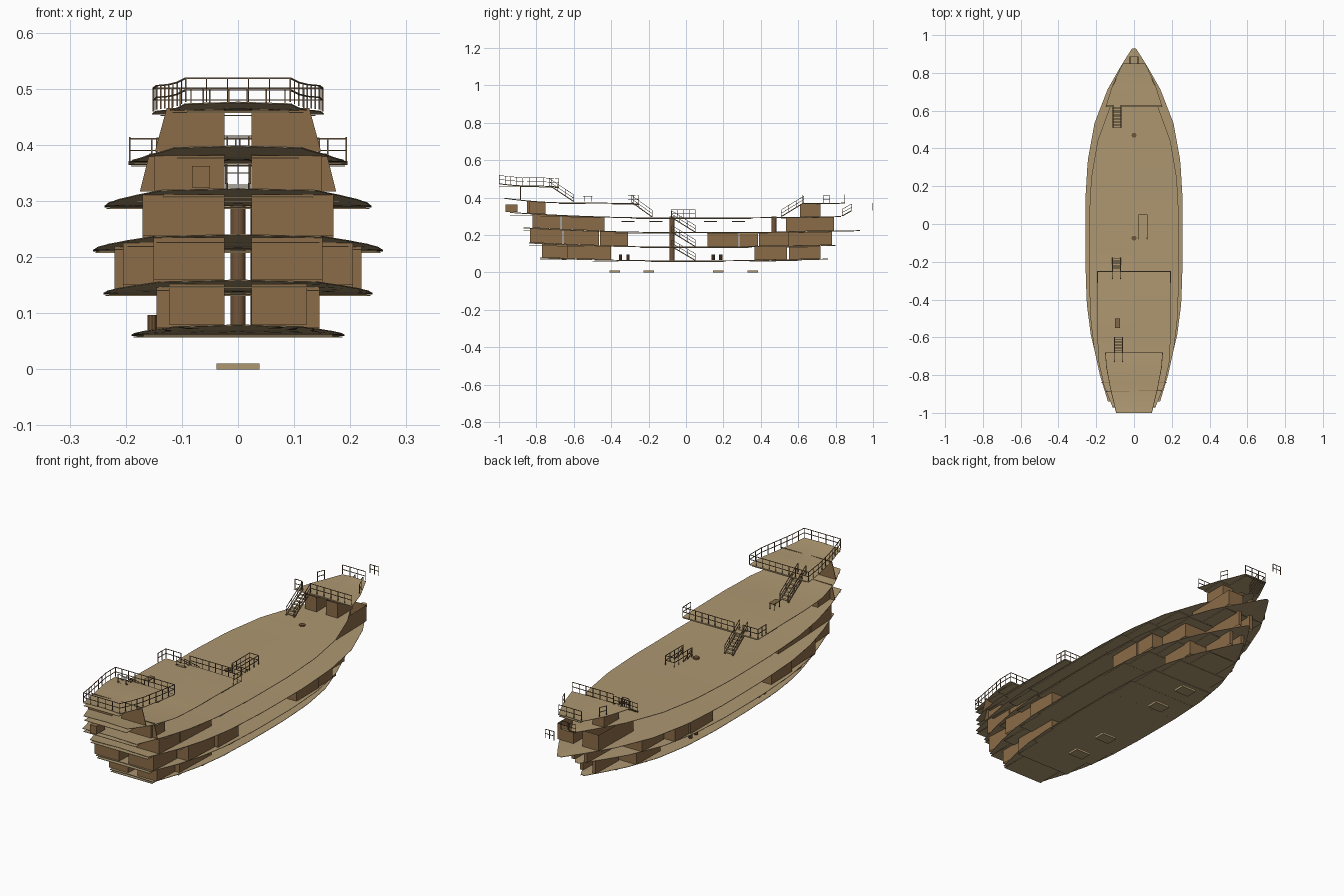
import bpy, bmesh
from mathutils import Vector

cube = bpy.data.objects.get("Cube")
if cube:
    bpy.data.objects.remove(cube, do_unlink=True)


def material(name, rgb):
    mat = bpy.data.materials.new(name)
    mat.use_nodes = True
    mat.diffuse_color = (*rgb, 1)
    mat.node_tree.nodes["Principled BSDF"].inputs["Base Color"].default_value = (*rgb, 1)
    return mat


DECK = material("deck tan", (0.42, 0.31, 0.165))
WALL = material("wall brown", (0.26, 0.15, 0.065))
RAIL = material("rail brown", (0.22, 0.14, 0.07))
MAST = material("mast brown", (0.17, 0.09, 0.04))


def finish(name, bm, mat, thickness=0):
    mesh = bpy.data.meshes.new(name)
    bm.to_mesh(mesh)
    bm.free()
    mesh.materials.append(mat)
    obj = bpy.data.objects.new(name, mesh)
    bpy.context.collection.objects.link(obj)
    if thickness:
        mod = obj.modifiers.new("thickness", "SOLIDIFY")
        mod.thickness = thickness
    return obj


def box(bm, low, high):
    low, high = Vector(low), Vector(high)
    verts = bmesh.ops.create_cube(bm, size=1)["verts"]
    for v in verts:
        v.co = (low + high) / 2 + v.co * (high - low)


def beam(bm, a, b, r=0.0012):
    a, b = Vector(a), Vector(b)
    verts = bmesh.ops.create_cube(bm, size=1)["verts"]
    turn = (b - a).to_track_quat("Z", "Y")
    for v in verts:
        v.co = (a + b) / 2 + turn @ Vector((v.co.x * 2 * r, v.co.y * 2 * r, v.co.z * (b - a).length))


def quad(bm, points):
    bm.faces.new([bm.verts.new(p) for p in points])


def lookup(table, t):
    for (a, u), (b, v) in zip(table, table[1:]):
        if t <= b:
            return u + (v - u) * max(0, t - a) / (b - a)
    return table[-1][1]


FULL = [(0, .58), (.08, .76), (.16, .89), (.25, .97), (.38, 1), (.55, 1),
        (.67, .95), (.78, .81), (.88, .54), (.95, .26), (1, .04)]
QUARTER = [(0, .58), (.15, .81), (.33, .96), (.55, 1), (1, 1)]
POOP = [(0, .62), (.2, .72), (.4, .82), (.75, .96), (1, 1)]
FORE = [(0, 1), (.5, .76), (1, .4)]


class Deck:
    """Cambered sheet with rising ends and stepped ceiling panels below."""

    def __init__(self, name, stern, bow, width, z, stern_rise, bow_rise, shape=FULL, panels=11):
        self.stern, self.bow, self.wide, self.z = stern, bow, width, z
        self.rise, self.shape = (stern_rise, bow_rise), shape
        bm = bmesh.new()
        steps = 50
        rows = []
        for i in range(steps + 1):
            y = stern + (bow - stern) * i / steps
            w = self.half(y)
            rows.append([bm.verts.new((w * s, y, self.height(y) - 0.003 * abs(s))) for s in (-1, 0, 1)])
        for p, q in zip(rows, rows[1:]):
            for k in range(2):
                bm.faces.new((p[k], p[k + 1], q[k + 1], q[k]))
        finish(name, bm, DECK, 0.002)
        bm = bmesh.new()
        length = (bow - stern) / panels
        for i in range(panels):
            a = stern + i * length
            b = a + length
            w = min(self.half(a), self.half(b)) - 0.004
            top = min(self.height(a), self.height(b), self.height((a + b) / 2)) - 0.0055
            if w > 0.01:
                box(bm, (-w, a, top - 0.002), (w, b, top))
        finish(name + "_ceiling_panels", bm, DECK)

    def half(self, y):
        return self.wide * lookup(self.shape, (y - self.stern) / (self.bow - self.stern))

    def height(self, y):
        t = 2 * (y - self.stern) / (self.bow - self.stern) - 1
        return self.z + (self.rise[0] if t < 0 else self.rise[1]) * t * t


hold = Deck("hold_deck", -.78, .76, .19, .064, .016, .01)
lower = Deck("lower_deck", -.84, .8, .24, .138, .022, .009)
middle = Deck("middle_deck", -.87, .93, .258, .215, .026, .011)
main = Deck("main_deck", -.94, .83, .238, .293, .03, .008)
quarter = Deck("quarter_deck", -.97, -.25, .195, .374, .025, -.005, QUARTER, 5)
poop = Deck("poop_deck", -1, -.68, .153, .465, .012, -.006, POOP, 3)
fore = Deck("forecastle_deck", .62, .85, .15, .37, 0, .004, FORE, 2)


# Cabins: wall rings either side of a central passage
def cabins(name, floor, roof, width, spans):
    bm = bmesh.new()
    for a, b in spans:
        w = max(.04, min(width, floor.half(a) + .01, floor.half(b) + .01))
        for s in (-1, 1):
            ring = [(s * .024, a), (s * w, a), (s * w, b), (s * .024, b)]
            for (x, y), (u, v) in zip(ring, ring[1:] + ring[:1]):
                quad(bm, [(x, y, floor.height(y)), (u, v, floor.height(v)),
                          (u, v, roof.height(v) - .004), (x, y, roof.height(y) - .004)])
    finish(name, bm, WALL)


cabins("hold_cabins", hold, lower, .145, [(-.77, -.636), (-.636, -.4), (.365, .54), (.55, .72)])
cabins("lower_cabins", lower, middle, .22, [(-.835, -.66), (-.655, -.465), (-.46, -.31),
                                            (.115, .28), (.285, .385), (.39, .55), (.55, .78)])
cabins("middle_cabins", middle, main, .17, [(-.82, -.67), (-.665, -.435), (.535, .79)])
cabins("main_cabins", main, quarter, .15, [(-.85, -.75)])
cabins("forecastle_cabins", main, fore, .1, [(.61, .72)])

# Tapered stern bulkheads with a central doorway
bm = bmesh.new()
for y, base, top, low, high in [(-.84, .175, .158, main, quarter), (-.885, .148, .127, quarter, poop)]:
    for s in (-1, 1):
        quad(bm, [(s * .024, y, low.height(y)), (s * base, y, low.height(y)),
                  (s * top, y, high.height(y)), (s * .024, y, high.height(y))])
finish("stern_bulkheads", bm, WALL, 0.003)
bm = bmesh.new()
box(bm, (-.082, -.965, .324), (-.05, -.9, .362))
finish("stern_locker", bm, WALL)

# Masts
for name, y in (("aft_mast", -.075), ("fore_mast", .47)):
    bm = bmesh.new()
    bmesh.ops.create_cone(bm, cap_ends=True, segments=16, radius1=.013, radius2=.013, depth=.24)
    for v in bm.verts:
        v.co += Vector((0, y, .18))
    for f in bm.faces:
        f.smooth = len(f.verts) == 4
    finish(name, bm, MAST)


# Railings: posts with two bars along a path
def railing(bm, path, height=.042, gap=.035):
    for a, b in zip(path, path[1:]):
        a, b = Vector(a), Vector(b)
        up = Vector((0, 0, height))
        count = max(1, round((b - a).length / gap))
        for i in range(count + 1):
            p = a.lerp(b, i / count)
            beam(bm, p, p + up)
        for f in (.5, 1):
            beam(bm, a + up * f, b + up * f)


def on(deck, x, y):
    return (x, y, deck.height(y))


bm = bmesh.new()
side = [on(poop, poop.half(y) - .002, y) for y in (-.681, -.76, -.872, -.936, -.998)]
mirror = [(-x, y, z) for x, y, z in side]
railing(bm, mirror[:1] + side + mirror[::-1])
finish("poop_railing", bm, RAIL)
bm = bmesh.new()
for a, b in ((-.193, -.115), (-.07, .193)):
    railing(bm, [on(quarter, a, -.252), on(quarter, b, -.252)])
for s in (-1, 1):
    railing(bm, [on(quarter, s * .193, -.252), on(quarter, s * .193, -.31)])
finish("quarter_railing", bm, RAIL)
bm = bmesh.new()
for a, b in ((-.145, -.112), (-.068, .145)):
    railing(bm, [on(fore, a, .625), on(fore, b, .625)])
railing(bm, [on(fore, -.058, .848), on(fore, .058, .848)])
for s in (-1, 1):
    railing(bm, [on(fore, s * .108, .735), on(fore, s * .094, .768)])
railing(bm, [(-.022, .998, .33), (.022, .998, .33)], .04, .022)
finish("bow_railings", bm, RAIL)
bm = bmesh.new()
for x in (.025, .07):
    railing(bm, [on(main, x, -.08), on(main, x, .05)])
railing(bm, [on(main, .025, .05), on(main, .07, .05)])
finish("hatch_railing", bm, RAIL)


# Stairs: tan treads between brown stringers and sloping handrails
def stairs(name, x0, x1, foot, head):
    treads, frame = bmesh.new(), bmesh.new()
    (y0, z0), (y1, z1) = foot, head
    count = 8
    for i in range(count):
        t = (i + .5) / count
        y, z = y0 + (y1 - y0) * t, z0 + (z1 - z0) * t
        box(treads, (x0, y - .006, z - .001), (x1, y + .006, z + .001))
    for x in (x0, x1):
        a, b = Vector((x, y0, z0)), Vector((x, y1, z1))
        beam(frame, a, b, .0025)
        railing(frame, [a, b], .036, .05)
    finish(name + "_treads", treads, DECK)
    finish(name + "_frame", frame, RAIL)


stairs("forecastle_stairs", -.11, -.07, (.51, .299), (.63, .372))
stairs("quarter_stairs", -.113, -.072, (-.18, .296), (-.29, .375))
stairs("poop_stairs", -.103, -.062, (-.6, .379), (-.73, .465))
stairs("bow_steps", -.02, .02, (.835, .302), (.885, .33))
for i, (low, high) in enumerate(zip((hold, lower, middle), (lower, middle, main))):
    stairs(f"hold_stairs_{i + 1}", .025, .07, (.05, low.z), (-.075, high.z))

# Bottom plates below the hold
bm = bmesh.new()
for y in (-.382, -.198, .172, .357):
    box(bm, (-.038, y - .028, 0), (.038, y + .028, .01))
finish("keel_plates", bm, DECK)

# Hanging lids under the main deck, a table and casks
bm = bmesh.new()
for y in (-.31, -.16, .13, .28):
    box(bm, (-.1, y - .035, .27), (-.05, y + .035, .275))
box(bm, (-.1, -.55, .405), (-.074, -.5, .408))
for x in (-.098, -.076):
    for y in (-.545, -.505):
        beam(bm, (x, y, .378), (x, y, .406))
finish("lids_and_table", bm, RAIL)
bm = bmesh.new()
for y in (-.35, -.31, .145, .185):
    made = bmesh.ops.create_cone(bm, cap_ends=True, segments=10, radius1=.009, radius2=.009, depth=.03)
    for v in made["verts"]:
        v.co += Vector((-.153, y, .082))
finish("casks", bm, MAST)
